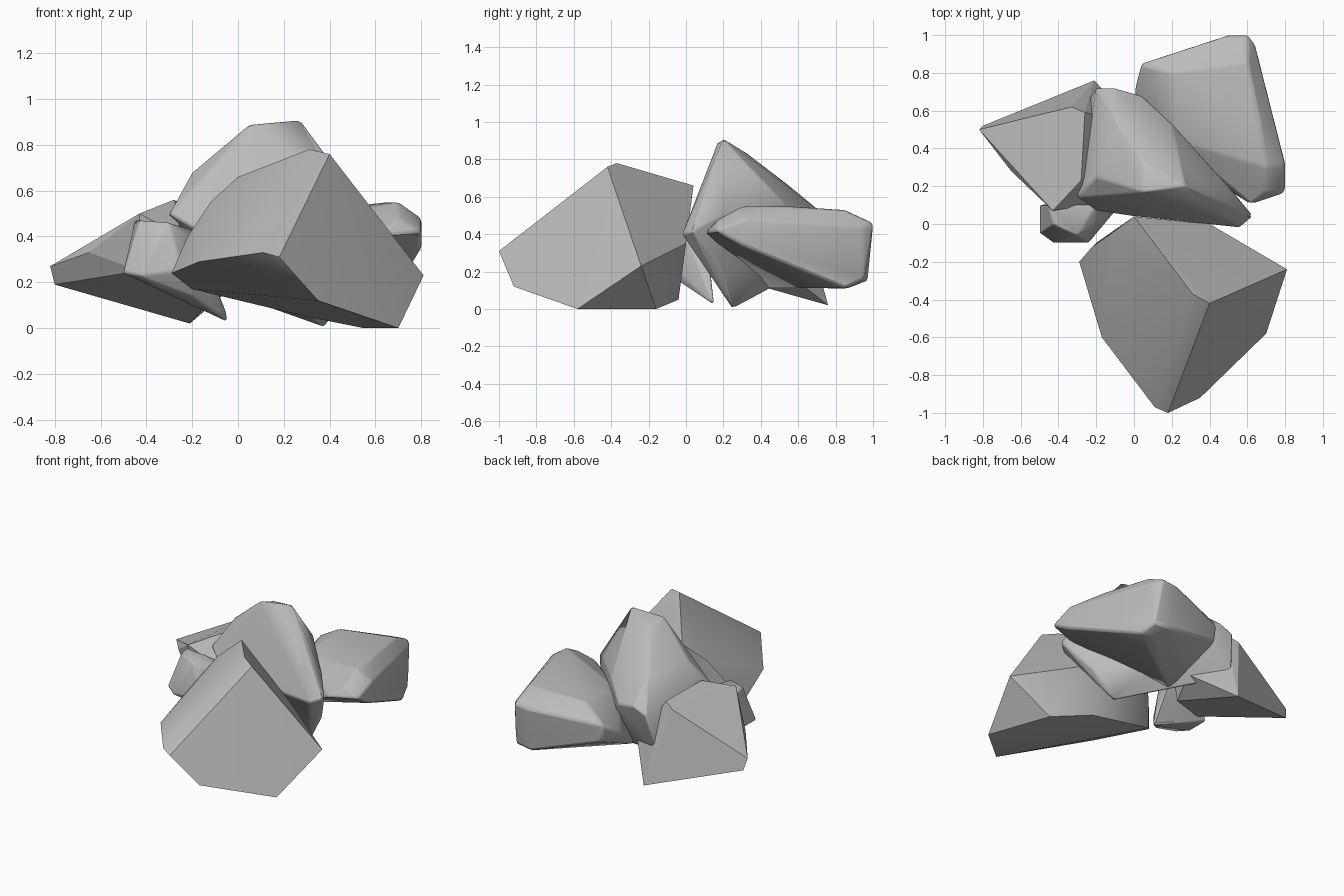
import bpy, bmesh
from math import radians

cube = bpy.data.objects.get("Cube")
if cube:
    bpy.data.objects.remove(cube, do_unlink=True)

stone = bpy.data.materials.new("grey stone")
stone.use_nodes = True
colour = (.5, .5, .5, 1)
stone.diffuse_color = colour
stone.node_tree.nodes["Principled BSDF"].inputs["Base Color"].default_value = colour


def rock(name, wear, smooth_angle, **corners):
    """Chiselled boulder: convex hull of its named corners, with worn edges."""
    bm = bmesh.new()
    for corner in corners.values():
        bm.verts.new(corner)
    hull = bmesh.ops.convex_hull(bm, input=bm.verts)
    inner = {item for item in hull["geom_interior"] + hull["geom_unused"]
             if isinstance(item, bmesh.types.BMVert)}
    bmesh.ops.delete(bm, geom=list(inner), context='VERTS')
    bmesh.ops.dissolve_limit(bm, angle_limit=radians(4), verts=bm.verts, edges=bm.edges)
    bmesh.ops.recalc_face_normals(bm, faces=bm.faces)
    mesh = bpy.data.meshes.new(name)
    bm.to_mesh(mesh)
    bm.free()
    mesh.materials.append(stone)
    boulder = bpy.data.objects.new(name, mesh)
    bpy.context.collection.objects.link(boulder)
    if wear:
        bevel = boulder.modifiers.new("worn edges", 'BEVEL')
        bevel.width = wear
        bevel.segments = 2
        bevel.limit_method = 'ANGLE'
        bevel.angle_limit = radians(20)
    bpy.ops.object.select_all(action='DESELECT')
    boulder.select_set(True)
    bpy.context.view_layer.objects.active = boulder
    bpy.ops.object.shade_smooth_by_angle(angle=radians(smooth_angle))
    return boulder


# Large boulder at the front
rock("front_boulder", wear=0, smooth_angle=33,
     peak=(.31, -.37, .78),
     peak_shoulder=(.4, -.42, .76),
     back_ridge_end=(0, .04, .66),
     front_tip=(.18, -1, .31),
     front_tip_side=(.11, -.97, .33),
     front_underside=(.35, -.92, .12),
     left_toe=(.7, -.58, 0),
     left_heel=(.55, -.16, 0),
     left_corner=(.81, -.24, .23),
     back_left_corner=(.4, 0, .35),
     back_foot=(.3, -.04, .05),
     right_corner=(-.29, -.2, .24),
     right_front_edge=(-.17, -.6, .29),
     right_underside=(-.2, -.1, .17),
     right_shoulder=(-.12, -.05, .55),
     right_slope=(-.22, -.12, .4))

# Tall boulder in the middle
rock("middle_boulder", wear=.01, smooth_angle=32,
     peak=(.27, .2, .91),
     second_peak=(.05, .17, .89),
     left_front_corner=(.56, -.02, .4),
     left_corner=(.63, .04, .42),
     left_slope=(.5, .2, .5),
     front_edge=(0, .04, .4),
     right_front_corner=(-.2, .07, .44),
     right_corner=(-.3, .14, .5),
     right_shoulder=(-.2, .25, .68),
     back_left_slope=(.2, .53, .56),
     back_corner=(.04, .68, .48),
     back_edge=(-.1, .72, .52),
     back_right_corner=(-.2, .72, .48),
     back_ridge=(-.1, .55, .66),
     upper_ridge=(.05, .33, .83),
     foot=(.38, .25, 0),
     foot_left=(.5, .2, .2),
     back_underside=(-.24, .66, .22))

# Angular slab on the right
rock("side_slab", wear=0, smooth_angle=15,
     tip=(-.82, .5, .27),
     tip_underside=(-.8, .52, .19),
     back_spike=(-.21, .76, .02),
     back_peak=(-.33, .62, .52),
     ridge_back=(-.26, .59, .55),
     ridge_front=(-.28, .23, .56),
     front_corner=(-.43, .07, .5),
     front_underside=(-.43, .1, .25),
     inner_edge=(-.16, .54, .4),
     outer_edge=(-.65, .28, .33),
     inner_front=(-.25, .1, .4),
     inner_underside=(-.1, .3, .15),
     inner_back=(0, .53, .2))

# Small worn stone wedged beside the slab
rock("small_stone", wear=.01, smooth_angle=40,
     outer_back=(-.5, .1, .24),
     outer_front=(-.5, -.05, .24),
     front_corner=(-.43, -.1, .23),
     front_inner=(-.24, -.1, .25),
     inner_underside=(-.2, -.03, .14),
     spike=(-.03, .15, .02),
     top_back=(-.45, .1, .47),
     top_outer=(-.43, 0, .47),
     top_front=(-.3, -.06, .46),
     top_inner=(-.2, 0, .4),
     top_inner_back=(-.2, .1, .43))

# Broad worn boulder at the back
rock("back_boulder", wear=.015, smooth_angle=40,
     right_corner=(.04, .85, .4),
     right_underside=(.05, .84, .28),
     right_bulge=(0, .7, .3),
     back_edge=(.5, 1, .45),
     back_corner=(.6, 1, .46),
     back_left_corner=(.64, .95, .44),
     back_foot=(.5, .97, .15),
     back_left_foot=(.63, .95, .16),
     bottom_corner=(.57, .86, .11),
     left_foot=(.66, .85, .11),
     left_underside=(.8, .3, .34),
     front_left_corner=(.8, .16, .42),
     front_corner=(.62, .1, .41),
     left_rim=(.8, .32, .48),
     front_rim=(.7, .17, .48),
     front_bump=(.7, .3, .55),
     left_crest=(.66, .55, .55),
     back_crest=(.6, .85, .53),
     right_crest=(.2, .8, .5),
     inner_crest=(.2, .45, .45),
     inner_foot=(.08, .44, .11))
